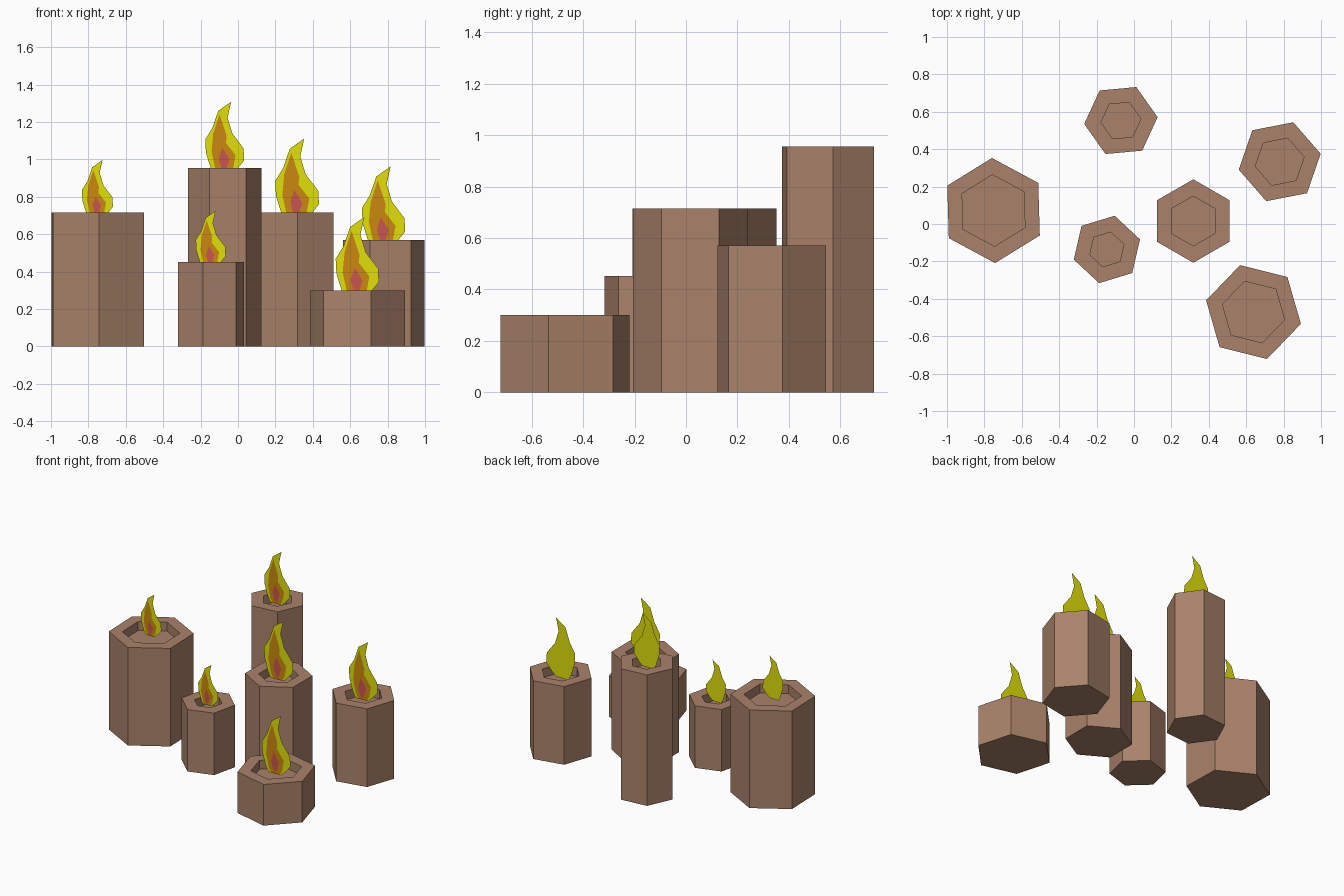
import bpy, bmesh
from math import cos, sin, radians, pi

if "Cube" in bpy.data.objects:
    bpy.data.objects.remove(bpy.data.objects["Cube"])


def material(name, rgb):
    m = bpy.data.materials.new(name)
    m.diffuse_color = (*rgb, 1)
    m.use_nodes = True
    m.node_tree.nodes["Principled BSDF"].inputs["Base Color"].default_value = m.diffuse_color
    return m


WAX = material("brown_wax", (0.40, 0.225, 0.145))
YELLOW = material("flame_yellow", (0.75, 0.74, 0.003))
ORANGE = material("flame_orange", (0.60, 0.25, 0.005))
RED = material("flame_red", (0.60, 0.09, 0.08))

RIM = 0.09      # wall thickness measured at the corners
DEPTH = 0.065   # hollow below the rim

# flame outlines (x, z) relative to the candle rim centre, at scale 1
LAYERS = [
    ("outer_flame", YELLOW, 0.0, [
        (-0.065, -0.04), (-0.086, 0.0), (-0.114, 0.09), (-0.118, 0.17), (-0.075, 0.24),
        (-0.04, 0.342), (0.037, 0.396), (0.016, 0.30), (0.045, 0.205),
        (0.112, 0.117), (0.116, 0.045), (0.08, 0.0), (0.04, -0.038)]),
    ("middle_flame", ORANGE, -0.004, [
        (-0.04, -0.036), (-0.059, 0.0), (-0.08, 0.095), (-0.07, 0.205), (-0.032, 0.32),
        (0.011, 0.19), (0.006, 0.15), (0.064, 0.075), (0.05, 0.0), (0.03, -0.034)]),
    ("inner_flame", RED, -0.008, [
        (-0.005, -0.03), (-0.021, 0.0), (-0.037, 0.053), (-0.016, 0.123),
        (0.027, 0.053), (0.011, 0.0)]),
]


def finish(name, bm, mat):
    me = bpy.data.meshes.new(name)
    bm.to_mesh(me)
    bm.free()
    me.materials.append(mat)
    ob = bpy.data.objects.new(name, me)
    bpy.context.collection.objects.link(ob)
    return ob


# hexagonal candle with a hollow top
def candle(name, x, y, r, angle, h):
    bm = bmesh.new()
    rings = []
    for rad, z in ((r, 0), (r, h), (r - RIM, h), (r - RIM, h - DEPTH)):
        rings.append([bm.verts.new((x + rad * cos(radians(angle) + i * pi / 3),
                                    y + rad * sin(radians(angle) + i * pi / 3), z))
                      for i in range(6)])
    for a, b in zip(rings, rings[1:]):
        for i in range(6):
            j = (i + 1) % 6
            bm.faces.new((a[i], a[j], b[j], b[i]))
    bm.faces.new(rings[0][::-1])
    bm.faces.new(rings[-1])
    finish(name, bm, WAX)


# flat flame made of three stacked cut-outs facing the front
def flame(name, x, y, z, s):
    for layer, mat, dy, pts in LAYERS:
        bm = bmesh.new()
        f = bm.faces.new([bm.verts.new((x + px * s, y + dy, z + pz * s)) for px, pz in pts])
        f.normal_update()
        if f.normal.y > 0:
            f.normal_flip()
        bmesh.ops.triangulate(bm, faces=bm.faces[:])
        bmesh.ops.dissolve_limit(bm, angle_limit=0.01, verts=[], edges=bm.edges[:])
        finish(f"{name}_{layer}", bm, mat)


# name, x, y, radius, rotation, height, flame scale
for name, x, y, r, angle, h, s in (
    ("left_candle", -0.751, 0.072, 0.281, 31.7, 0.715, 0.71),
    ("back_candle", -0.07, 0.553, 0.197, 5.3, 0.955, 0.89),
    ("right_candle", 0.779, 0.333, 0.223, 11, 0.57, 0.99),
    ("middle_candle", 0.317, 0.016, 0.223, 30, 0.715, 1.0),
    ("small_candle", -0.145, -0.136, 0.185, 17, 0.452, 0.69),
    ("front_candle", 0.639, -0.471, 0.261, -14, 0.30, 0.99),
):
    candle(name, x, y, r, angle, h)
    flame(name, x, y, h, s)
